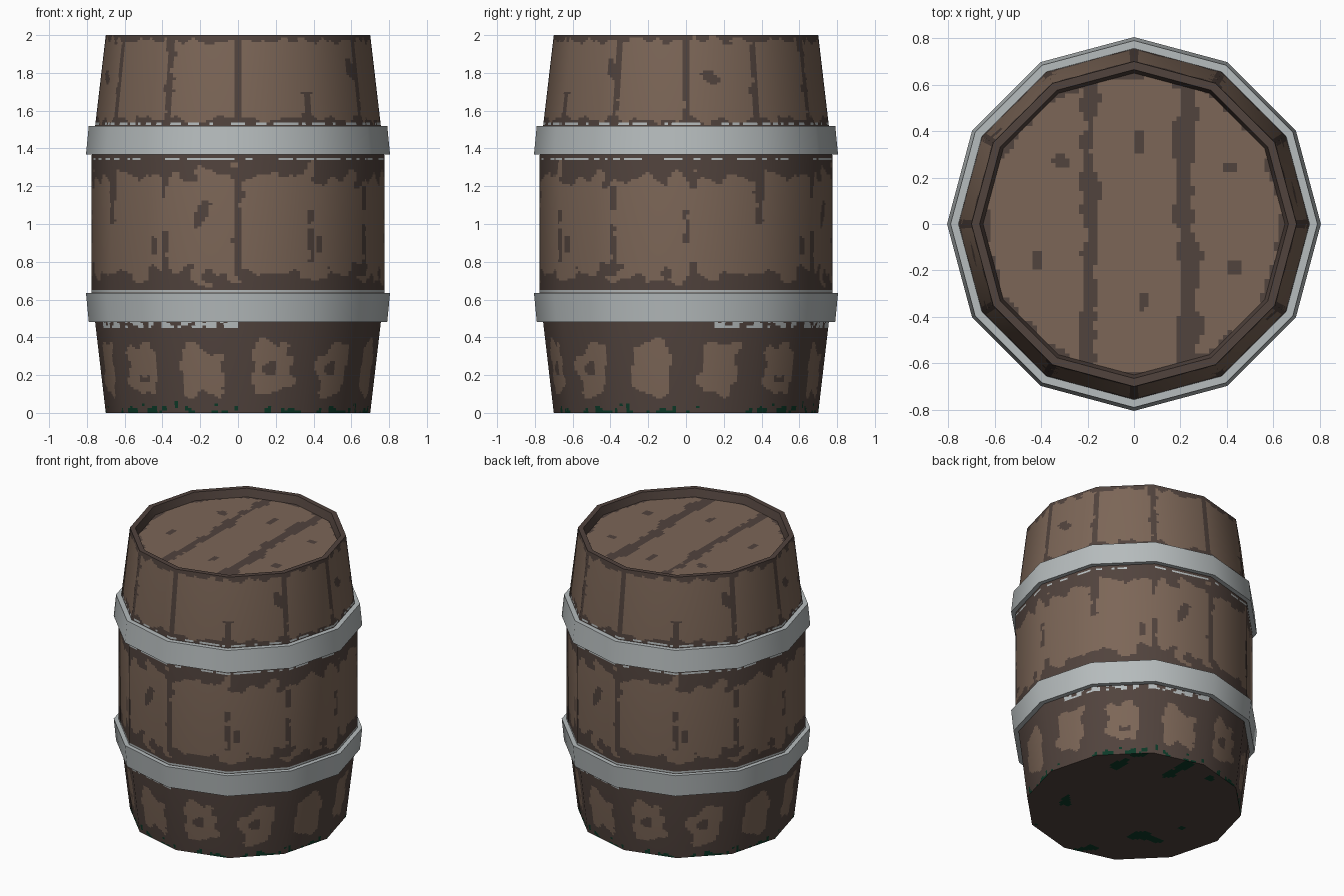
import bpy, bmesh, math
from mathutils import Vector, noise

if "Cube" in bpy.data.objects:
    bpy.data.objects.remove(bpy.data.objects["Cube"])

SIDES, COLS, ROWS = 12, 20, 160


def material(name, rgb):
    m = bpy.data.materials.new(name)
    lin = [((c / 255 + 0.055) / 1.055) ** 2.4 for c in rgb]
    m.diffuse_color = (*lin, 1)
    m.use_nodes = True
    m.node_tree.nodes["Principled BSDF"].inputs["Base Color"].default_value = m.diffuse_color
    return m


MATS = [material("light wood", (124, 102, 87)), material("dark wood", (81, 67, 61)),
        material("grey metal", (182, 188, 189)), material("green moss", (12, 58, 40))]
LIGHT, DARK, METAL, MOSS = range(4)


def finish(name, bm, angle=None):
    mesh = bpy.data.meshes.new(name)
    bm.to_mesh(mesh)
    bm.free()
    for m in MATS:
        mesh.materials.append(m)
    ob = bpy.data.objects.new(name, mesh)
    bpy.context.collection.objects.link(ob)
    if angle:
        bpy.ops.object.select_all(action='DESELECT')
        ob.select_set(True)
        bpy.context.view_layer.objects.active = ob
        bpy.ops.object.shade_smooth_by_angle(angle=math.radians(angle))
    return ob


def corner(i, r, z):
    a = 2 * math.pi * i / SIDES
    return Vector((r * math.sin(a), -r * math.cos(a), z))


def lathe(name, profile, mat, closed):
    """Twelve-sided ring from (radius, height) points."""
    bm = bmesh.new()
    rings = [[bm.verts.new(corner(i, r, z)) for i in range(SIDES)] for r, z in profile]
    pairs = list(zip(rings, rings[1:] + ([rings[0]] if closed else [])))
    for a, b in pairs:
        for i in range(SIDES):
            j = (i + 1) % SIDES
            bm.faces.new((a[i], a[j], b[j], b[i])).material_index = mat
    return finish(name, bm, 40)


def wobble(s, z, freq):
    """Noise that repeats every six staves."""
    a = s * math.pi / 3
    return noise.noise(Vector((0.385 * math.cos(a) * freq, 0.385 * math.sin(a) * freq, z * freq + 3.3)))


# dark seams between staves: stave edge, bottom, top, half width
SEAMS = [(0, 0.7, 1.3, 0.019), (1, 0.8, 0.97, 0.016), (1, 1.0, 1.08, 0.013),
         (2, 0.77, 1.0, 0.016), (2, 1.08, 1.2, 0.013), (3, 0.9, 1.08, 0.012),
         (4, 1.0, 1.3, 0.022), (5, 0.75, 0.96, 0.017), (5, 1.14, 1.22, 0.02),
         (0, 1.5, 2.0, 0.02), (1, 1.5, 1.7, 0.022), (2, 1.5, 2.0, 0.02),
         (3, 1.5, 2.0, 0.02), (4, 1.5, 2.0, 0.02), (5, 1.5, 2.0, 0.022)]
# knots: stave position, height, half width, half height, lean
KNOTS = [(5.5, 1.05, 0.035, 0.07, 0.4), (3.35, 1.78, 0.045, 0.035, -0.5), (1.85, 1.83, 0.03, 0.05, 0),
         (4.8, 0.89, 0.025, 0.05, 0), (1.15, 0.89, 0.025, 0.05, 0)]


def across(s, k):
    return ((s - k + 3) % 6 - 3) * 0.4


def wall_colour(s, z):
    n, fine = wobble(s, z, 13), wobble(s, z, 24)
    if z < 0.06 and fine > 0.12 + z * 7:
        return MOSS
    # lowest part: one pale patch on each stave
    if z < 0.56:
        if z > 0.455 and s > 3.4 and fine > -0.1:
            return METAL
        dx, dz = (s % 1 - 0.5) * 0.4, z - 0.235
        k = int(s)
        pale = abs(dx / 0.115) ** 3 + abs(dz / 0.135) ** 3 < 1 + 1.4 * n
        if k in (0, 1) and math.hypot(dx + 0.01, dz) < 0.04 + 0.02 * n:
            pale = False
        if k == 4 and abs(dx) < 0.05 and abs(dz + 0.06 - 8 * dx * dx) < 0.014:
            pale = False
        return LIGHT if pale else DARK
    # metal staining beside the hoops
    if 0.64 < z < 0.65 or (1.34 < z < 1.35 and fine > -0.05) or (1.52 < z < 1.535 and fine > 0):
        return METAL
    low, high = (0.73, 1.25) if z < 1.45 else (1.555, 1.972)
    spread = 0.11 if z < 1.45 else 0.05
    if z < low + spread * n or z > high + spread * n:
        return DARK
    for k, z0, z1, w in SEAMS:
        if z0 < z < z1 and abs(across(s, k) + 0.012 * fine) < w * (1 + 1.1 * n):
            return DARK
    for k, h, w, t, lean in KNOTS:
        dz = z - h
        if ((across(s, k) - lean * dz) / w) ** 2 + (dz / t) ** 2 < 1 + 0.8 * n:
            return DARK
    return LIGHT


def wall_radius(z):
    return 0.775 - 0.075 * max(0, abs(z - 1) - 0.36) / 0.64


# staves: bulging twelve-sided wall with painted wood grain
bm = bmesh.new()
count = SIDES * COLS
rows = []
for j in range(ROWS + 1):
    z = 2 * j / ROWS
    row = []
    for c in range(count):
        i, t = c // COLS, c % COLS / COLS
        r = wall_radius(z)
        row.append(bm.verts.new(corner(i, r, z).lerp(corner(i + 1, r, z), t)))
    rows.append(row)
for j in range(ROWS):
    for c in range(count):
        d = (c + 1) % count
        f = bm.faces.new((rows[j][c], rows[j][d], rows[j + 1][d], rows[j + 1][c]))
        f.smooth = True
        f.material_index = wall_colour((c + 0.5) / COLS % 6, 2 * (j + 0.5) / ROWS)
staves = finish("staves", bm)
normals = []
for v in staves.data.vertices:
    side = Vector((v.co.x, v.co.y, 0)).normalized()
    normals.append((side + Vector((0, 0, 0.12 * (v.co.z - 1)))).normalized())
staves.data.normals_split_custom_set_from_vertices(normals)

# metal hoops
lathe("lower_hoop", [(0.79, 0.482), (0.805, 0.635), (0.765, 0.635), (0.75, 0.482)], METAL, True)
lathe("upper_hoop", [(0.805, 1.367), (0.79, 1.52), (0.75, 1.52), (0.765, 1.367)], METAL, True)

# rim and its inner wall
lathe("rim", [(0.70, 2.0), (0.665, 2.0), (0.65, 1.945)], DARK, False)


def disc(name, r, z, up, rule, step=0.02):
    """Twelve-sided flat end, cut into cells and painted by a rule."""
    bm = bmesh.new()
    pts = [corner(i, r, z) for i in range(SIDES)]
    bm.faces.new([bm.verts.new(p) for p in (pts if up else pts[::-1])])
    for axis in (Vector((1, 0, 0)), Vector((0, 1, 0))):
        for k in range(-int(r / step), int(r / step) + 1):
            bmesh.ops.bisect_plane(bm, geom=bm.verts[:] + bm.edges[:] + bm.faces[:],
                                   plane_co=axis * (k * step + 0.003), plane_no=axis)
    for f in bm.faces:
        c = f.calc_center_median()
        f.material_index = rule(c.x, c.y)
    return finish(name, bm)


LID_KNOTS = [(-0.31, 0.27, 0.035, 0.03), (0.02, 0.36, 0.02, 0.06), (0.41, 0.24, 0.03, 0.025),
             (-0.42, -0.16, 0.025, 0.045), (0.43, -0.19, 0.035, 0.035), (0.04, -0.33, 0.025, 0.04)]


def lid_colour(x, y):
    n = noise.noise(Vector((x * 8, y * 12, 1.7)))
    for sx, w in ((-0.19, 0.034), (0.23, 0.042)):
        if abs(x - sx + 0.03 * noise.noise(Vector((sx, y * 5, 0)))) < w * (1 + 0.9 * n) and abs(y) < 0.6:
            return DARK
    for kx, ky, w, h in LID_KNOTS:
        if ((x - kx) / w) ** 2 + ((y - ky) / h) ** 2 < 1 + 0.5 * n:
            return DARK
    return DARK if math.hypot(x, y) > 0.632 + 0.04 * n else LIGHT


def base_colour(x, y):
    n = noise.noise(Vector((x * 6, y * 6, 5.1)))
    return MOSS if n > 0.47 else DARK


# lid and base
disc("lid", 0.65, 1.945, True, lid_colour)
disc("base", 0.70, 0.0, False, base_colour)
